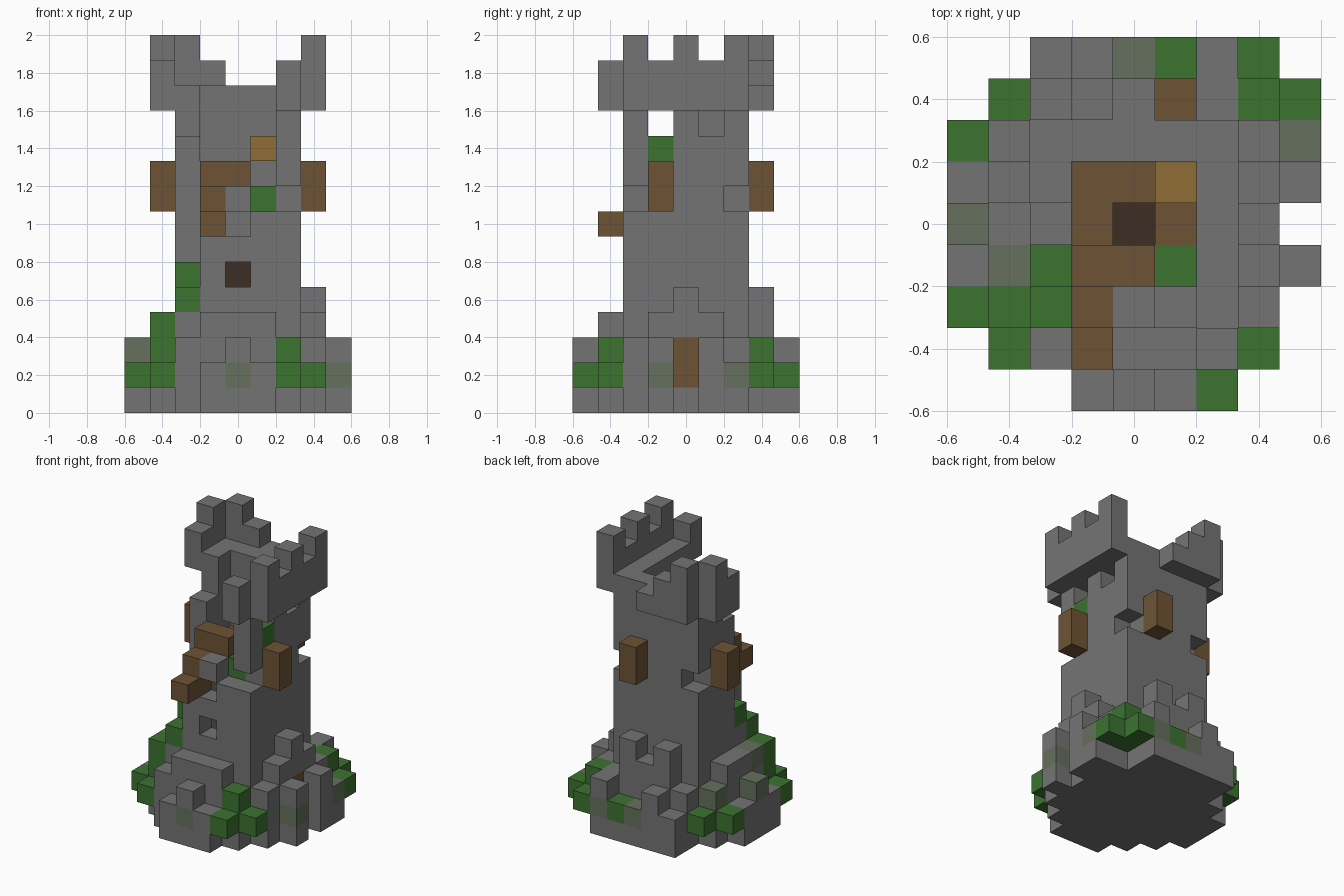
import bpy
import bmesh

cube = bpy.data.objects.get("Cube")
if cube:
    bpy.data.objects.remove(cube, do_unlink=True)

CELL = 2 / 15
COLOURS = {
    "stone": (0.175, 0.175, 0.175),
    "leaf": (0.045, 0.17, 0.03),
    "mossy_stone": (0.13, 0.16, 0.11),
    "wood": (0.155, 0.087, 0.036),
    "lamp_amber": (0.28, 0.15, 0.036),
    "dark_wood": (0.046, 0.027, 0.018),
}
NAMES = list(COLOURS)
cells = {}  # (column, row, level) -> (part, colour)


def span(v):
    return range(v[0], v[1] + 1) if isinstance(v, tuple) else (v,)


def fill(part, x, y, z, colour="stone"):
    """Fill a block of cells; each extent is one index or an inclusive pair."""
    for i in span(x):
        for j in span(y):
            for k in span(z):
                cells[i, j, k] = (part, colour)


def carve(x, y, z):
    for i in span(x):
        for j in span(y):
            for k in span(z):
                cells.pop((i, j, k), None)


def ring(part, r, z):
    for s in (-r, r):
        fill(part, s, (-r, r), z)
        fill(part, (-r, r), s, z)


# Round foundation
for i in range(-4, 5):
    for j in range(-4, 5):
        if i * i + j * j <= 17:
            fill("foundation", i, j, 0)
carve(4, 0, 0)
for i, j in ((-2, 4), (2, 4), (4, 2)):
    fill("foundation", i, j, 0)

# Inner apron wall around the foot of the tower
for s in (-3, 3):
    fill("apron_wall", s, (-2, 2), (1, 2))
    fill("apron_wall", (-2, 2), s, (1, 2))
    fill("apron_wall", s, (-1, 1), 3)
    fill("apron_wall", (-1, 1), s, 3)
for i, j in ((3, 0), (1, 3), (-1, 3)):
    fill("apron_wall", i, j, 4)
fill("apron_wall", -3, -1, 3, "mossy_stone")
fill("apron_wall", -3, 2, 2, "mossy_stone")

# Ruined outer wall
fill("outer_wall", (-1, 1), -4, 1)
fill("outer_wall", 0, -4, 2)
fill("outer_wall", 0, -4, 1, "mossy_stone")
fill("outer_wall", 4, 1, (1, 2))
fill("outer_wall", 4, -1, 2)
fill("outer_wall", 4, -1, 1, "mossy_stone")
fill("outer_wall", 4, 2, 1, "mossy_stone")
fill("outer_wall", -4, (-1, 1), 1)
fill("outer_wall", -4, 0, 2, "mossy_stone")
fill("outer_wall", (-2, -1), 4, 1)
fill("outer_wall", -1, 4, 2)
fill("outer_wall", 0, 4, 1, "mossy_stone")
fill("outer_wall", 2, 4, 1, "mossy_stone")
fill("outer_wall", 2, 4, 2)

# Door
fill("door", 3, 0, (1, 2), "wood")

# Tower shaft, then its broken front corner and openings
ring("tower", 2, (1, 12))
carve(-2, -2, (4, 12))
carve(-2, -1, (5, 12))
carve(-2, 0, (11, 12))
carve((-1, 1), -2, (8, 12))
carve(0, -2, 5)
carve(0, -2, 7)
fill("tower", 0, -2, 8)
for i, j in ((2, -2), (2, 2), (-2, 2)):
    carve(i, j, 8)
for j in (-1, 1):
    carve(2, j, 11)

# Crown with battlements
fill("crown", 3, (-2, 2), (12, 13))
for j in (-2, 0, 2):
    fill("crown", 3, j, 14)
fill("crown", 2, -3, (12, 13))
for step, i in enumerate((0, -1, -2)):
    fill("crown", i, 3, (12, 12 + step))
fill("crown", -3, (1, 2), (12, 13))
fill("crown", -3, 2, 14)

# Beams sticking out of the walls
for i, j in ((3, -1), (1, 3), (-3, 1)):
    fill("wall_beams", i, j, (8, 9), "wood")
fill("wall_beams", -1, (-3, -2), 7, "wood")

# Upper floor, crates, lantern and central post
fill("upper_floor", (-1, 1), (-1, 1), 8, "wood")
fill("upper_floor", -1, -2, 8, "wood")
carve(0, 0, 8)
fill("crates", (-1, 0), -1, 9, "wood")
fill("lantern", 1, 1, 10, "lamp_amber")
fill("central_post", 0, 0, (1, 5), "dark_wood")

# Ivy climbing the front corner and clinging to the walls
fill("ivy", -4, -2, 1, "leaf")
fill("ivy", -3, -3, 1, "leaf")
fill("ivy", -3, -2, (2, 3), "leaf")
fill("ivy", -2, -2, 4, "leaf")
fill("ivy", -2, -1, 5, "leaf")
for i, j in ((2, -4), (3, -3), (4, 3), (3, 3), (3, 4), (1, 4), (-3, 3), (-4, 2)):
    fill("ivy", i, j, 1, "leaf")
fill("ivy", 2, -3, 2, "leaf")
fill("ivy", 3, 3, 2, "leaf")
fill("ivy", 1, -1, 8, "leaf")
fill("ivy", 2, -1, 10, "leaf")

# Materials
materials = []
for name, rgb in COLOURS.items():
    m = bpy.data.materials.new(name)
    m.use_nodes = True
    m.diffuse_color = (*rgb, 1)
    bsdf = m.node_tree.nodes["Principled BSDF"]
    bsdf.inputs["Base Color"].default_value = (*rgb, 1)
    bsdf.inputs["Roughness"].default_value = 0.9
    materials.append(m)


def build(part):
    """Turn the cells of one part into a mesh of its exposed faces."""
    bm = bmesh.new()
    verts = {}
    for cell, (owner, colour) in cells.items():
        if owner != part:
            continue
        for axis in range(3):
            for side in (0, 1):
                near = list(cell)
                near[axis] += 2 * side - 1
                if tuple(near) in cells:
                    continue
                loop = []
                for a, b in ((0, 0), (1, 0), (1, 1), (0, 1)):
                    p = list(cell)
                    p[axis] += side
                    p[(axis + 1) % 3] += a
                    p[(axis + 2) % 3] += b
                    key = tuple(p)
                    if key not in verts:
                        x, y, z = key
                        verts[key] = bm.verts.new(
                            ((x - 0.5) * CELL, (y - 0.5) * CELL, z * CELL))
                    loop.append(verts[key])
                face = bm.faces.new(loop if side else loop[::-1])
                face.material_index = NAMES.index(colour)
    mesh = bpy.data.meshes.new(part)
    bm.to_mesh(mesh)
    bm.free()
    for m in materials:
        mesh.materials.append(m)
    bpy.context.collection.objects.link(bpy.data.objects.new(part, mesh))


for part in sorted({owner for owner, _ in cells.values()}):
    build(part)
